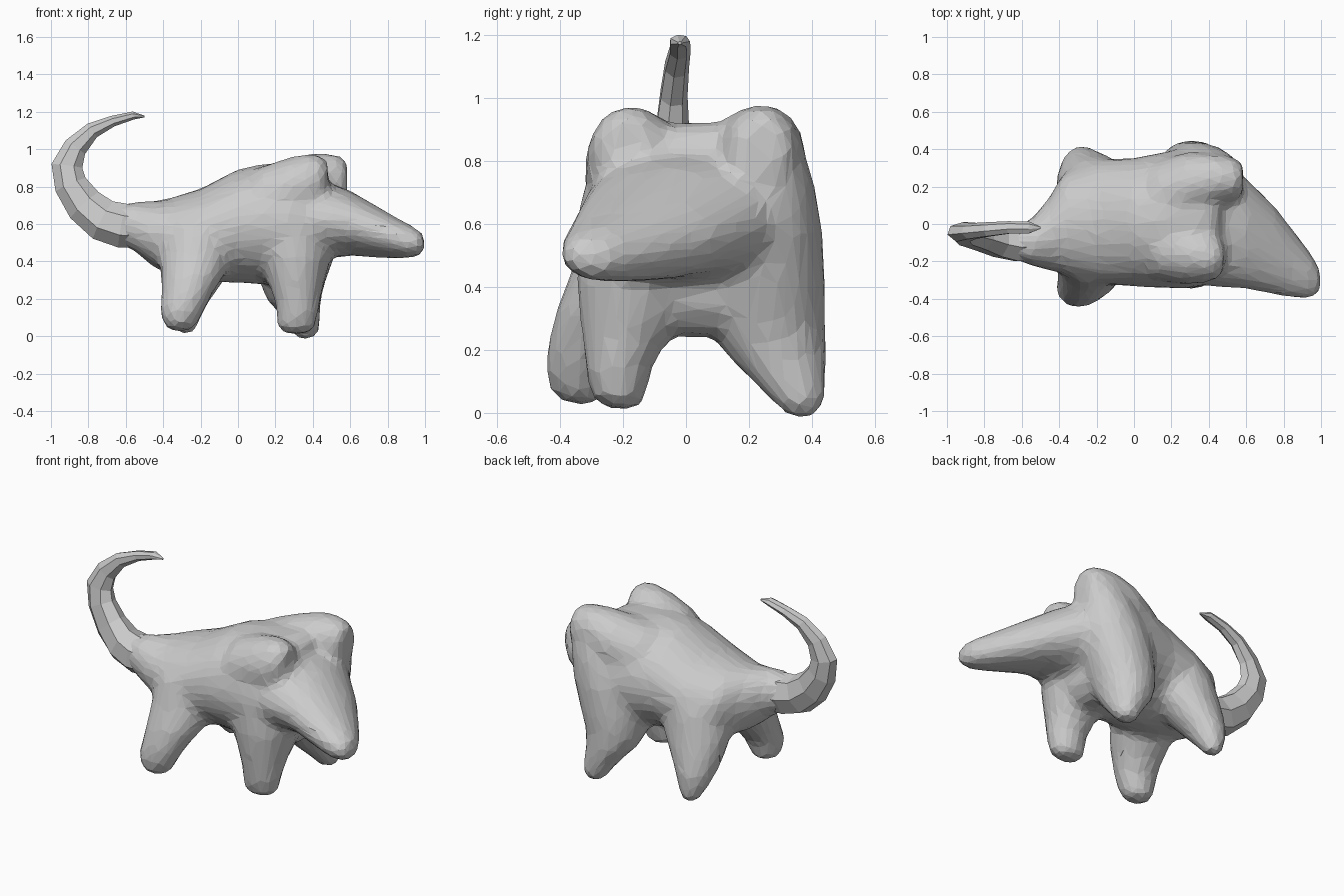
import bpy, bmesh
from math import cos, sin, pi
from mathutils import Vector


def loft(name, rings, axis=None, sides=20):
    """Skin elliptical rings (x, y, z, half width in y, half depth); axis fixes the ring plane."""
    bm = bmesh.new()
    pts = [Vector(r[:3]) for r in rings]
    loops = []
    for i, r in enumerate(rings):
        t = Vector(axis) if axis else pts[min(i + 1, len(pts) - 1)] - pts[max(i - 1, 0)]
        t.normalize()
        side = Vector((0, 1, 0))
        side = (side - t * side.dot(t)).normalized()
        up = t.cross(side)
        loops.append([bm.verts.new(pts[i] + side * r[3] * cos(2 * pi * k / sides)
                                   + up * r[4] * sin(2 * pi * k / sides)) for k in range(sides)])
    for a, b in zip(loops, loops[1:]):
        for k in range(sides):
            j = (k + 1) % sides
            bm.faces.new((a[k], a[j], b[j], b[k]))
    bm.faces.new(loops[0])
    bm.faces.new(loops[-1])
    bmesh.ops.recalc_face_normals(bm, faces=bm.faces[:])
    me = bpy.data.meshes.new(name)
    bm.to_mesh(me)
    bm.free()
    ob = bpy.data.objects.new(name, me)
    bpy.context.collection.objects.link(ob)
    return ob


X, Z = (1, 0, 0), (0, 0, 1)

# Torso, from the tail root to the shoulders
body = loft("body", [
    (-.68, -.10, .61, .075, .09), (-.55, -.10, .585, .125, .135), (-.45, -.05, .545, .20, .18),
    (-.38, 0, .535, .27, .20), (-.2, .01, .54, .335, .25), (0, .01, .59, .345, .305),
    (.15, .02, .60, .365, .325), (.3, .03, .58, .38, .345), (.40, .05, .59, .36, .335),
    (.46, .06, .61, .28, .28)], X)

# Wedge-shaped head, swung to one side
head = loft("head", [
    (.30, .0, .61, .33, .21), (.48, -.01, .62, .33, .205), (.6, -.05, .605, .30, .175),
    (.75, -.14, .555, .24, .138), (.88, -.235, .515, .17, .102),
    (.955, -.285, .50, .115, .08), (1.0, -.305, .495, .065, .045)], X)

# Four legs, foot upward, flaring into the torso (half width in y, then in x)
legs = [
    loft("back_right_leg", [
        (-.31, -.33, .025, .06, .06), (-.31, -.345, .07, .09, .095), (-.30, -.345, .14, .105, .12),
        (-.275, -.31, .22, .13, .135), (-.245, -.25, .32, .165, .17), (-.225, -.17, .44, .20, .20),
        (-.21, -.12, .6, .2, .19)], Z),
    loft("front_right_leg", [
        (.31, -.20, .01, .05, .065), (.31, -.215, .05, .09, .105), (.32, -.215, .14, .105, .115),
        (.315, -.195, .22, .135, .13), (.31, -.165, .31, .175, .16), (.30, -.14, .43, .21, .20),
        (.29, -.12, .6, .22, .20)], Z),
    loft("front_left_leg", [
        (.36, .37, -.018, .045, .05), (.36, .36, .035, .085, .08), (.335, .325, .11, .125, .105),
        (.30, .285, .19, .165, .145), (.29, .255, .28, .19, .175), (.31, .25, .40, .195, .20),
        (.35, .25, .58, .185, .215), (.41, .25, .75, .155, .17), (.46, .24, .88, .11, .10)], Z),
    loft("back_left_leg", [
        (-.28, .36, .01, .04, .045), (-.28, .34, .07, .075, .075), (-.28, .30, .16, .12, .11),
        (-.255, .25, .26, .155, .155), (-.22, .20, .38, .18, .20), (-.19, .15, .55, .2, .20)], Z),
]

# Rounded ears growing out of the back, the right one overhanging the cheek
ears = [
    loft("right_ear", [
        (.10, -.13, .73, .17, .17), (.28, -.16, .78, .165, .18), (.38, -.175, .81, .14, .17),
        (.44, -.18, .835, .12, .135), (.48, -.18, .855, .08, .085)], X),
    loft("left_ear", [
        (.10, .15, .72, .18, .18), (.28, .21, .79, .175, .165), (.42, .24, .83, .14, .155),
        (.53, .24, .835, .12, .14), (.585, .24, .84, .085, .10)], X),
]

# Fuse the parts into one faceted skin
bpy.ops.object.select_all(action='DESELECT')
for ob in [body, head] + legs + ears:
    ob.select_set(True)
bpy.context.view_layer.objects.active = body
bpy.ops.object.join()
m = body.modifiers.new("fuse", 'REMESH')
m.mode = 'VOXEL'
m.voxel_size = .024
m = body.modifiers.new("soften", 'SMOOTH')
m.factor = .5
m.iterations = 14
m = body.modifiers.new("facets", 'DECIMATE')
m.ratio = .12

# Curled tail with few sides
loft("tail", [
    (-.50, -.10, .58, .10, .11), (-.62, -.10, .592, .11, .122), (-.72, -.09, .62, .095, .116),
    (-.82, -.07, .70, .075, .105), (-.895, -.055, .81, .065, .09), (-.915, -.045, .91, .055, .085),
    (-.87, -.04, 1.01, .045, .065), (-.78, -.03, 1.10, .04, .045), (-.67, -.02, 1.15, .035, .03),
    (-.56, -.02, 1.18, .033, .022), (-.5, -.02, 1.175, .006, .005)], sides=7)
